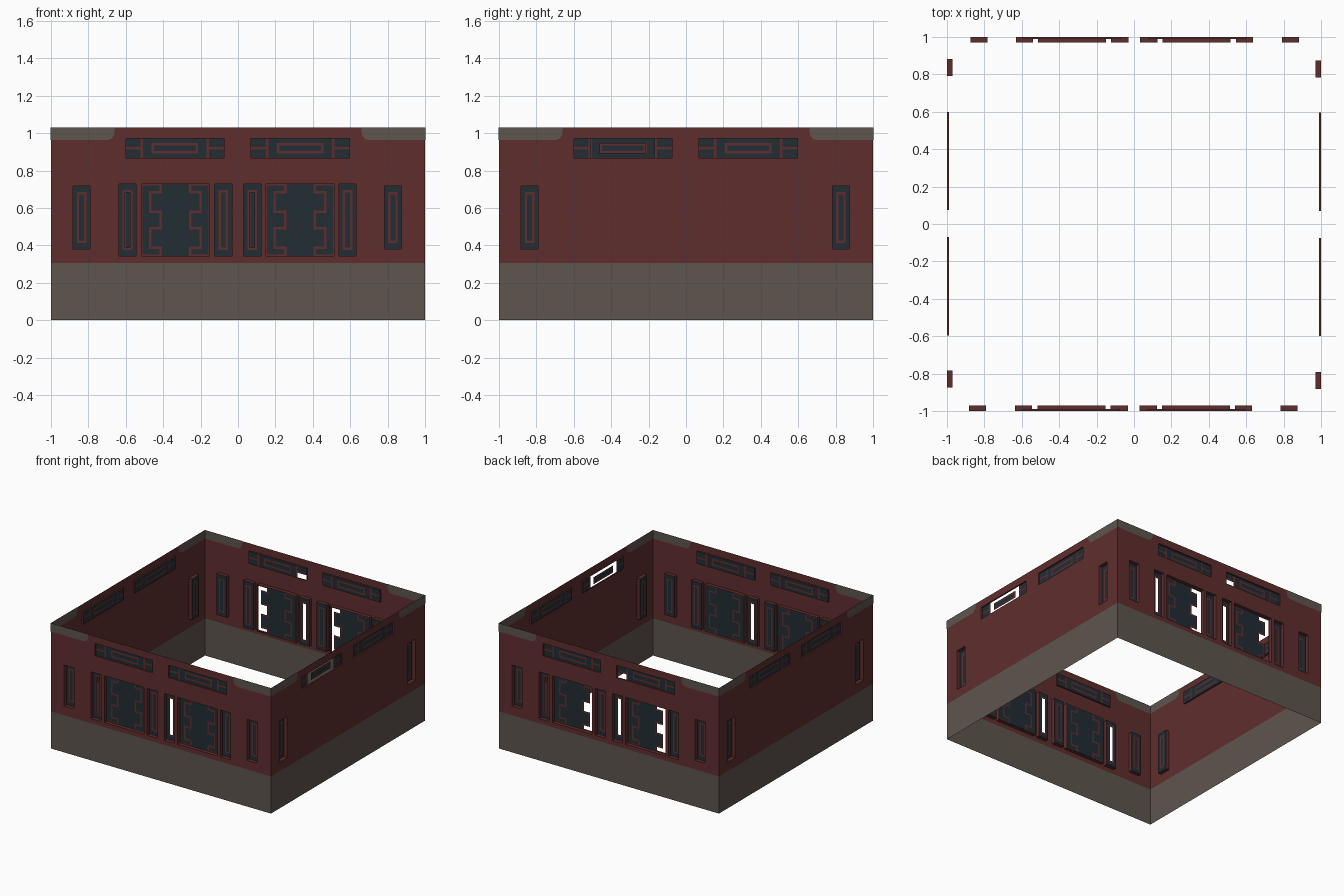
import bpy, bmesh, math
from mathutils import Matrix, Vector

if "Cube" in bpy.data.objects:
    bpy.data.objects.remove(bpy.data.objects["Cube"])

HEIGHT, BASE, CAP = 1.03, 0.305, 0.962
T = 0.013  # lattice bar width


def material(name, rgb):
    m = bpy.data.materials.new(name)
    m.use_nodes = True
    m.diffuse_color = (*rgb, 1)
    m.node_tree.nodes["Principled BSDF"].inputs["Base Color"].default_value = (*rgb, 1)
    return m


RED = material("dark red", (0.116, 0.027, 0.027))
STONE = material("stone grey", (0.113, 0.09, 0.077))
PANE = material("slate blue", (0.016, 0.026, 0.034))
SIDES = ["front", "right", "back", "left"]


def finish(bm, name, mats, side):
    """Weld the mesh and turn it from the front to its own side."""
    bmesh.ops.remove_doubles(bm, verts=bm.verts, dist=0.0001)
    bm.transform(Matrix.Rotation(side * math.pi / 2, 4, "Z"))
    me = bpy.data.meshes.new(name)
    bm.to_mesh(me)
    bm.free()
    for m in mats:
        me.materials.append(m)
    ob = bpy.data.objects.new(name, me)
    bpy.context.collection.objects.link(ob)


def quad(bm, *pts):
    return bm.faces.new([bm.verts.new(p) for p in pts])


def inside(u, z, rects):
    return any(a < u < b and c < z < d for a, b, c, d in rects)


def grid(bm, area, rects, y, rule):
    """Fill an area with cells cut along the rectangles; rule gives a material or None."""
    def cuts(lo, hi, vals):
        return sorted({lo, hi} | {round(v, 4) for v in vals if lo < v < hi})
    us = cuts(area[0], area[1], [v for r in rects for v in r[:2]])
    zs = cuts(area[2], area[3], [v for r in rects for v in r[2:]])
    for a, b in zip(us, us[1:]):
        for c, d in zip(zs, zs[1:]):
            m = rule((a + b) / 2, (c + d) / 2)
            if m is not None:
                quad(bm, (a, y, c), (b, y, c), (b, y, d), (a, y, d)).material_index = m


def window(name, side, area, depth, bars, missing):
    """Recessed panel with red lattice bars, dark panes and a few open panes."""
    u0, u1, z0, z1 = area
    place = lambda rs: [(a + u0, b + u0, c + z0, d + z0) for a, b, c, d in rs]
    bars, missing = place(bars), place(missing)

    def rule(u, z):
        if inside(u, z, bars):
            return 0
        return None if inside(u, z, missing) else 1

    bm = bmesh.new()
    grid(bm, area, bars + missing, depth - 1, rule)
    ring = [(u0, z0), (u1, z0), (u1, z1), (u0, z1)]
    for (a, c), (b, d) in zip(ring, ring[1:] + ring[:1]):
        quad(bm, (a, -1, c), (b, -1, d), (b, depth - 1, d), (a, depth - 1, c))
    finish(bm, f"{SIDES[side]}_{name}", [RED, PANE], side)


def frame(a, b, c, d):
    return [(a, a + T, c, d), (b - T, b, c, d), (a, b, c, c + T), (a, b, d - T, d)]


def slot_window(name, side, area, open_centre=False):
    w, h = area[1] - area[0], area[3] - area[2]
    i, j = 0.02, 0.032
    hole = [(i + T, w - i - T, j + T, h - j - T)] if open_centre else []
    window(name, side, area, 0.03, frame(i, w - i, j, h - j), hole)


def vent_window(name, side, area, open_surround=False, open_corner=False):
    w, h = area[1] - area[0], area[3] - area[2]
    e = 0.08
    bars = frame(0.138, w - 0.138, 0.022, h - 0.022)
    for a, b in ((e, 0), (w - e - T, w - e)):
        bars.append((a, a + T, 0, h))
    bars += [(0, e, h / 2 - T / 2, h / 2 + T / 2), (w - e, w, h / 2 - T / 2, h / 2 + T / 2)]
    hole = []
    if open_surround:
        a, b = 0.138, w - 0.138
        hole = [(e, a, 0, h), (b, w - e, 0, h), (e, w - e, 0, 0.022), (e, w - e, h - 0.022, h)]
    if open_corner:
        hole = [(0, e, 0, h / 2)]
    window(name, side, area, 0.012, bars, hole)


def lattice_window(name, side, area, open_edge):
    w, h = area[1] - area[0], area[3] - area[2]
    p, q, edge = 0.04, 0.108, 0.008
    lobes = [(0.037, 0.155), (h - 0.155, h - 0.037)]
    gaps = [(0, lobes[0][0]), (lobes[0][1], lobes[1][0]), (lobes[1][1], h)]
    left = [(0, q, 0, edge), (0, q, h - edge, h), (0, edge / 2, 0, h)]
    for a, b in lobes:  # meander around each lobe
        left += [(p, p + T, a, b), (p, q, a, a + T), (p, q, b - T, b)]
    left += [(q - T, q, a - T, b + T) for a, b in gaps]
    bars = left + [(w - b, w - a, c, d) for a, b, c, d in left]
    bars = [(a, b, max(c, 0), min(d, h)) for a, b, c, d in bars]
    hole = []
    if open_edge:
        hole = [(w - p, w, 0, h)] + [(w - q, w, a, b) for a, b in gaps]
    window(name, side, area, 0.03, bars, hole)


for side in range(4):
    name = SIDES[side]
    ends = [(-0.882, -0.79, 0.38, 0.717), (0.782, 0.874, 0.38, 0.717)]
    vents = [(-0.6, -0.075, 0.868, 0.97), (0.07, 0.595, 0.868, 0.97)]
    slots, lattices = [], []
    if side % 2 == 0:
        slots = [(u, u + 0.092, 0.343, 0.728) for u in (-0.637, -0.125, 0.03, 0.54)]
        lattices = [(u, u + 0.362, 0.343, 0.728) for u in (-0.515, 0.15)]
    openings = ends + vents + slots + lattices

    # wall sheet with window openings
    bm = bmesh.new()
    grid(bm, (-1, 1, BASE, HEIGHT), openings, -1,
         lambda u, z: None if inside(u, z, openings) else 0)
    finish(bm, f"{name}_wall", [RED], side)

    # stone base
    bm = bmesh.new()
    quad(bm, (-1, -1, 0), (1, -1, 0), (1, -1, BASE), (-1, -1, BASE))
    finish(bm, f"{name}_base", [STONE], side)

    # rounded stone caps at the top corners, on both faces of the wall
    bm = bmesh.new()
    r = 0.045
    for s in (-1, 1):
        for y in (-1.002, -0.998):
            pts = [(s * -y, HEIGHT), (s * -y, CAP)]
            for k in range(7):
                t = k * math.pi / 12
                pts.append((s * (0.66 + r - r * math.sin(t)), CAP + r - r * math.cos(t)))
            pts.append((s * 0.66, HEIGHT))
            face = bm.faces.new([bm.verts.new((u, y, z)) for u, z in pts])
            face.normal_update()
            if face.normal.y * (y + 1) < 0:
                face.normal_flip()
    finish(bm, f"{name}_corner_caps", [STONE], side)

    # windows
    for i, area in enumerate(ends):
        slot_window(f"end_window_{i + 1}", side, area)
    for i, area in enumerate(vents):
        vent_window(f"vent_window_{i + 1}", side, area,
                    open_surround=(side == 1 and i == 0),
                    open_corner=(side == 2 and i == 1))
    for i, area in enumerate(slots):
        slot_window(f"slot_window_{i + 1}", side, area, open_centre=i in (0, 2))
    for i, area in enumerate(lattices):
        lattice_window(f"lattice_window_{i + 1}", side, area, open_edge=side == 2)
